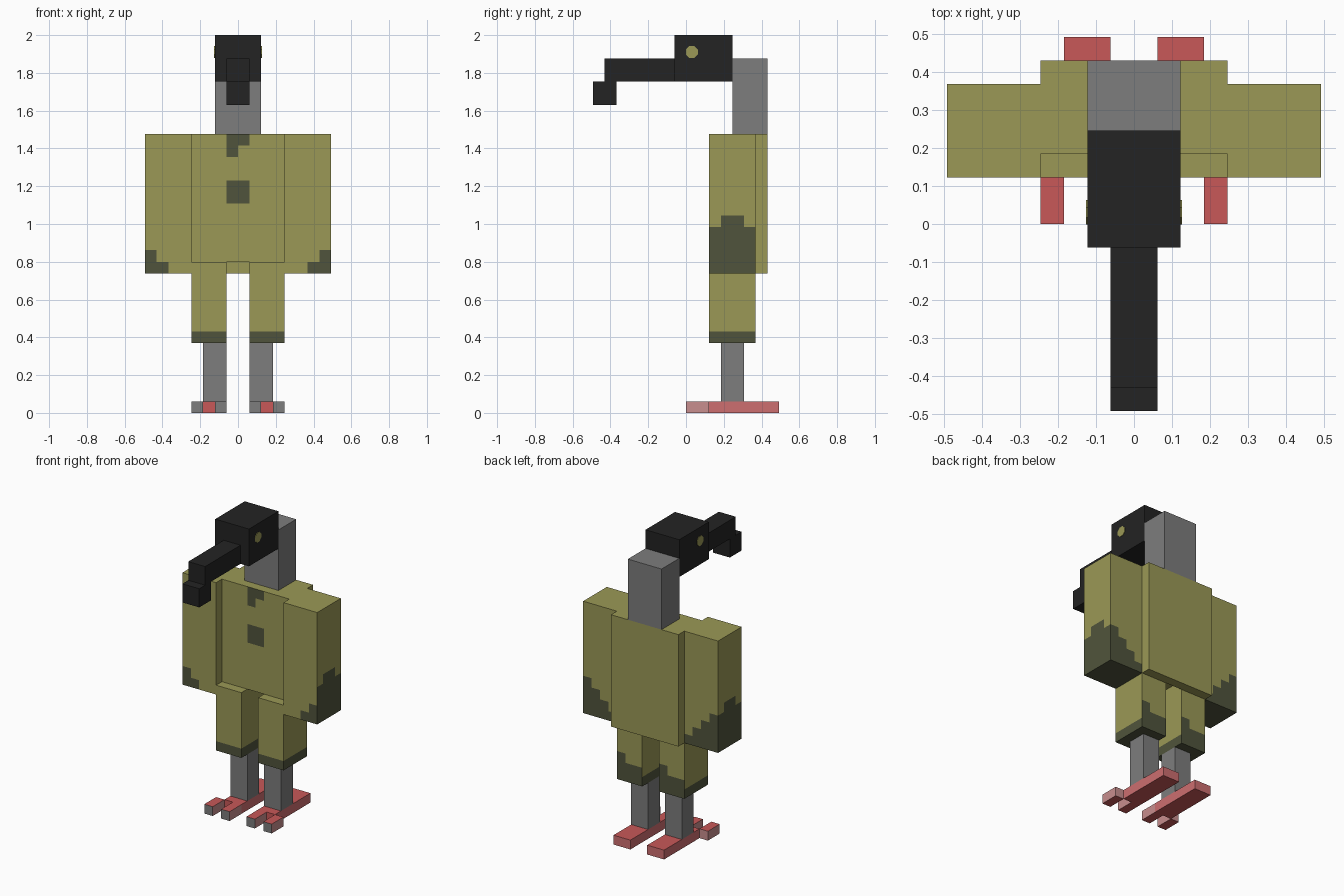
import bpy, bmesh, math
from mathutils import Vector

if "Cube" in bpy.data.objects:
    bpy.data.objects.remove(bpy.data.objects["Cube"])

U = 2 / 32.5  # one grid unit of the blocky design


def lin(c):
    c /= 255
    return c / 12.92 if c <= 0.04045 else ((c + 0.055) / 1.055) ** 2.4


def material(name, r, g, b):
    m = bpy.data.materials.new(name)
    m.diffuse_color = (lin(r), lin(g), lin(b), 1)
    m.use_nodes = True
    m.node_tree.nodes["Principled BSDF"].inputs["Base Color"].default_value = m.diffuse_color
    return m


OLIVE = material("olive", 155, 153, 86)
CAMO = material("dark_camo", 80, 84, 60)
GREY = material("grey", 125, 125, 125)
BLACK = material("black", 35, 35, 35)
RED = material("red", 200, 88, 88)
PINK = material("pink", 205, 110, 112)
PALE = material("pale_pink", 200, 142, 142)


def finish(bm, name, mats, rule=None):
    """Colour faces with rule(centre in units, normal), scale and link."""
    bmesh.ops.recalc_face_normals(bm, faces=bm.faces)
    for f in bm.faces:
        f.normal_update()
        if rule:
            f.material_index = rule(f.calc_center_median(), f.normal)
    bmesh.ops.scale(bm, vec=(U, U, U), verts=bm.verts)
    me = bpy.data.meshes.new(name)
    bm.to_mesh(me)
    bm.free()
    for m in mats:
        me.materials.append(m)
    ob = bpy.data.objects.new(name, me)
    bpy.context.collection.objects.link(ob)
    return ob


def prism(name, profile, x0, x1, mats, rule=None, grid=False):
    """Extrude a y-z profile from x0 to x1, optionally cut on the unit grid."""
    bm = bmesh.new()
    face = bm.faces.new([bm.verts.new((x0, y, z)) for y, z in profile])
    ext = bmesh.ops.extrude_face_region(bm, geom=[face])
    moved = [v for v in ext["geom"] if isinstance(v, bmesh.types.BMVert)]
    bmesh.ops.translate(bm, vec=(x1 - x0, 0, 0), verts=moved)
    if grid:
        for axis in range(3):
            vals = [v.co[axis] for v in bm.verts]
            for k in range(math.floor(min(vals)) + 1, math.ceil(max(vals))):
                no = Vector((0, 0, 0))
                no[axis] = 1
                bmesh.ops.bisect_plane(bm, geom=bm.verts[:] + bm.edges[:] + bm.faces[:],
                                       plane_co=no * k, plane_no=no)
    return finish(bm, name, mats, rule)


def box(name, x, y, z, mats, rule=None, grid=False):
    profile = [(y[0], z[0]), (y[1], z[0]), (y[1], z[1]), (y[0], z[1])]
    return prism(name, profile, x[0], x[1], mats, rule, grid)


# Body with a lower rear edge, button patch and collar patch
def body_rule(c, n):
    if n.y > -0.5 or abs(c.x) > 1:
        return 0
    button = 18 < c.z < 20
    collar = c.z > 23 or (c.z > 22 and c.x < 0)
    return int(button or collar)


prism("body", [(3, 13), (6, 13), (6, 12), (7, 12), (7, 24), (3, 24)],
      -4, 4, [OLIVE, CAMO], body_rule, True)


# Wings: camouflage climbs from the outer lower corners
def wing_rule(c, n):
    h, out = c.z - 12, 8 - abs(c.x)
    if n.z < -0.5:
        return 1
    if n.y < -0.5:
        return int(h < 2 - math.floor(out))
    if n.y > 0.5:
        return int(h < max(1, 4 - math.floor(out)))
    if abs(n.x) > 0.5 and out < 0.5:
        return int(h < (5 if 3 < c.y < 5 else 4))
    return 0


# Trouser legs: plain hem, stepped patch at the back
def thigh_rule(c, n):
    h = c.z - 6
    if n.z < -0.5:
        return 1
    if n.y > 0.5:
        across = (4 - c.x) if c.x > 0 else (-1 - c.x)
        return int(h < (3 if across < 1 else 2))
    return int(abs(n.z) < 0.5 and h < 1)


def foot_rule(c, n):
    return 1 if abs(n.x) > 0.5 or n.y > 0.5 else 0


def toe_rule(c, n):
    return 1 if n.y < -0.5 else (2 if abs(n.x) > 0.5 or n.y > 0.5 else 0)


for side, s in (("left", -1), ("right", 1)):
    def span(a, b):
        return tuple(sorted((a * s, b * s)))

    box(side + "_wing", span(4, 8), (2, 6), (12, 24), [OLIVE, CAMO], wing_rule, True)
    box(side + "_thigh", span(1, 4), (2, 6), (6, 13), [OLIVE, CAMO], thigh_rule, True)
    box(side + "_shin", span(1, 3), (3, 5), (1, 6), [GREY])
    box(side + "_foot", span(1, 3), (2, 8), (0, 1), [RED, PINK], foot_rule)
    box(side + "_inner_toe", span(1, 2), (0, 2), (0, 1), [RED, GREY, PALE], toe_rule)
    box(side + "_outer_toe", span(3, 4), (0, 2), (0, 1), [RED, GREY, PALE], toe_rule)

    # Eye: thin octagonal plate on the side of the head
    ring = [(0.5 + 0.56 * math.cos(math.radians(22.5 + 45 * i)),
             31.05 + 0.56 * math.sin(math.radians(22.5 + 45 * i))) for i in range(8)]
    prism(side + "_eye", ring, 1.95 * s, 2.05 * s, [OLIVE])

# Neck, head and hooked beak
box("neck", (-2, 2), (4, 7), (24, 30.5), [GREY])
box("head", (-2, 2), (-1, 4), (28.5, 32.5), [BLACK])
box("beak", (-1, 1), (-7, -1), (28.5, 30.5), [BLACK])
box("beak_tip", (-1, 1), (-8, -6), (26.5, 28.5), [BLACK])
